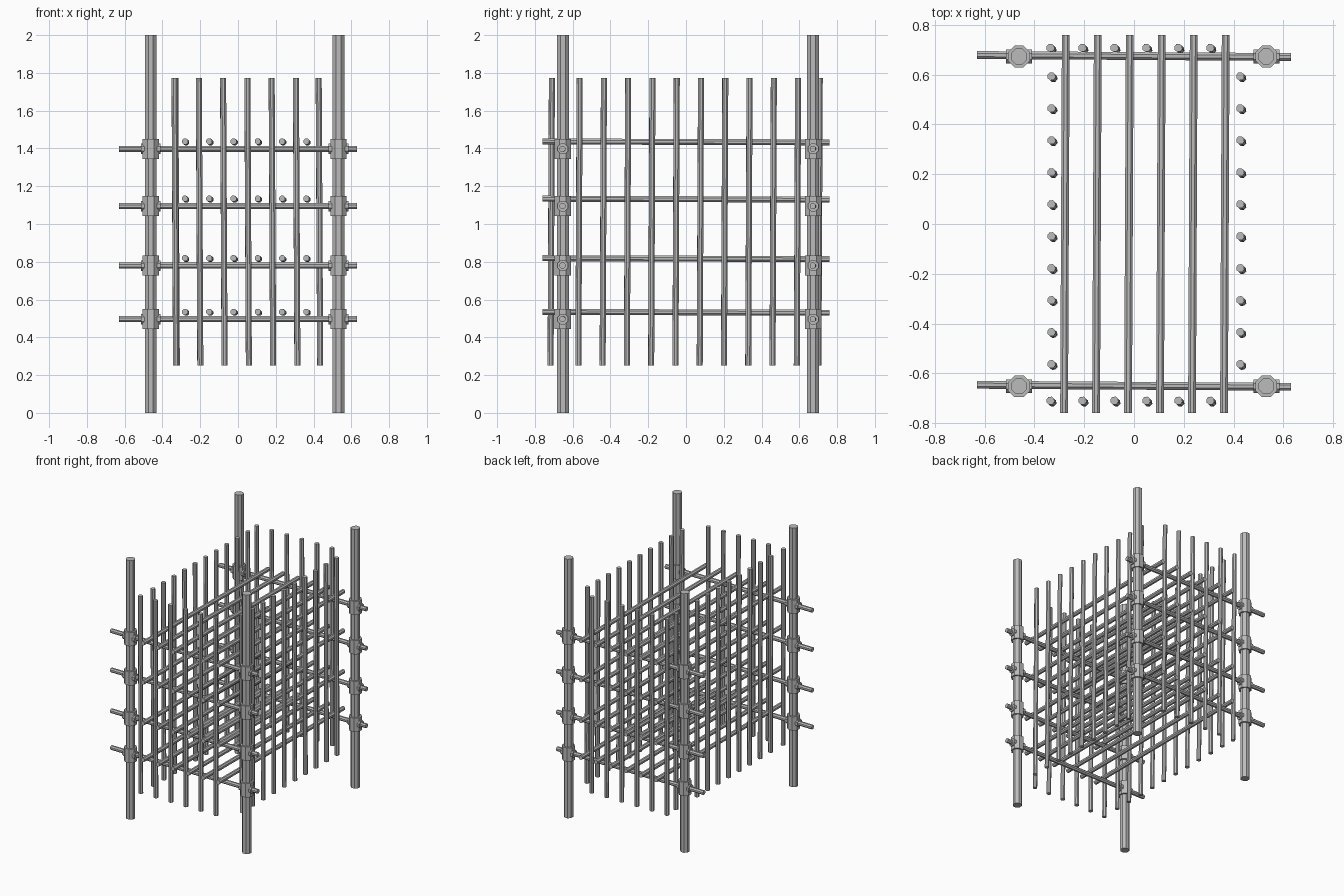
import bpy
import math
from mathutils import Vector, Matrix

cube = bpy.data.objects.get("Cube")
if cube:
    bpy.data.objects.remove(cube, do_unlink=True)

grey = bpy.data.materials.new("plain grey")
grey.use_nodes = True
color = (0.5, 0.5, 0.5, 1)
grey.diffuse_color = color
grey.node_tree.nodes["Principled BSDF"].inputs["Base Color"].default_value = color


def bar(name, start, end, radius):
    """Eight-sided bar between two points, with flats facing the axes."""
    a, b = Vector(start), Vector(end)
    bpy.ops.mesh.primitive_cylinder_add(vertices=8, radius=radius, depth=(b - a).length)
    obj = bpy.context.object
    obj.name = name
    turn = (b - a).to_track_quat('Z', 'Y').to_matrix().to_4x4()
    obj.matrix_world = (Matrix.Translation((a + b) / 2) @ turn
                        @ Matrix.Rotation(math.pi / 8, 4, 'Z'))
    obj.data.materials.append(grey)
    return obj


POSTS_X = (-0.462, 0.532)
POSTS_Y = (-0.652, 0.673)
LEVELS = (0.496, 0.78, 1.095, 1.398)
STEP = 0.1285
ROD = 0.017

# Corner posts with a cross coupling at every level
for x in POSTS_X:
    for y in POSTS_Y:
        bar("corner_post", (x, y, 0), (x, y, 2), 0.034)
        for z in LEVELS:
            bar("coupling_sleeve", (x, y, z - 0.053), (x, y, z + 0.053), 0.047)
            bar("coupling_branch", (x - 0.052, y, z), (x + 0.052, y, z), 0.03)

for z in LEVELS:
    # Cross rails through the posts
    for y in POSTS_Y:
        bar("cross_rail", (-0.63, y + 0.006, z), (0.63, y - 0.002, z), ROD)
    # Long rods resting on the cross rails
    for i in range(6):
        x = -0.281 + i * STEP
        bar("long_rod", (x, -0.76, z + 0.039), (x + 0.007, 0.76, z + 0.034), ROD)


def upright(name, x, y):
    bar(name, (x + 0.004, y - 0.003, 0.252), (x - 0.004, y + 0.004, 1.772), ROD)


# Upright rods at the front and back
for y in (-0.714, 0.704):
    for i in range(6):
        upright("end_upright", -0.332 + i * STEP, y)

# Upright rods along both sides
for x in (-0.328, 0.431):
    for i in range(10):
        upright("side_upright", x, -0.567 + i * STEP)
